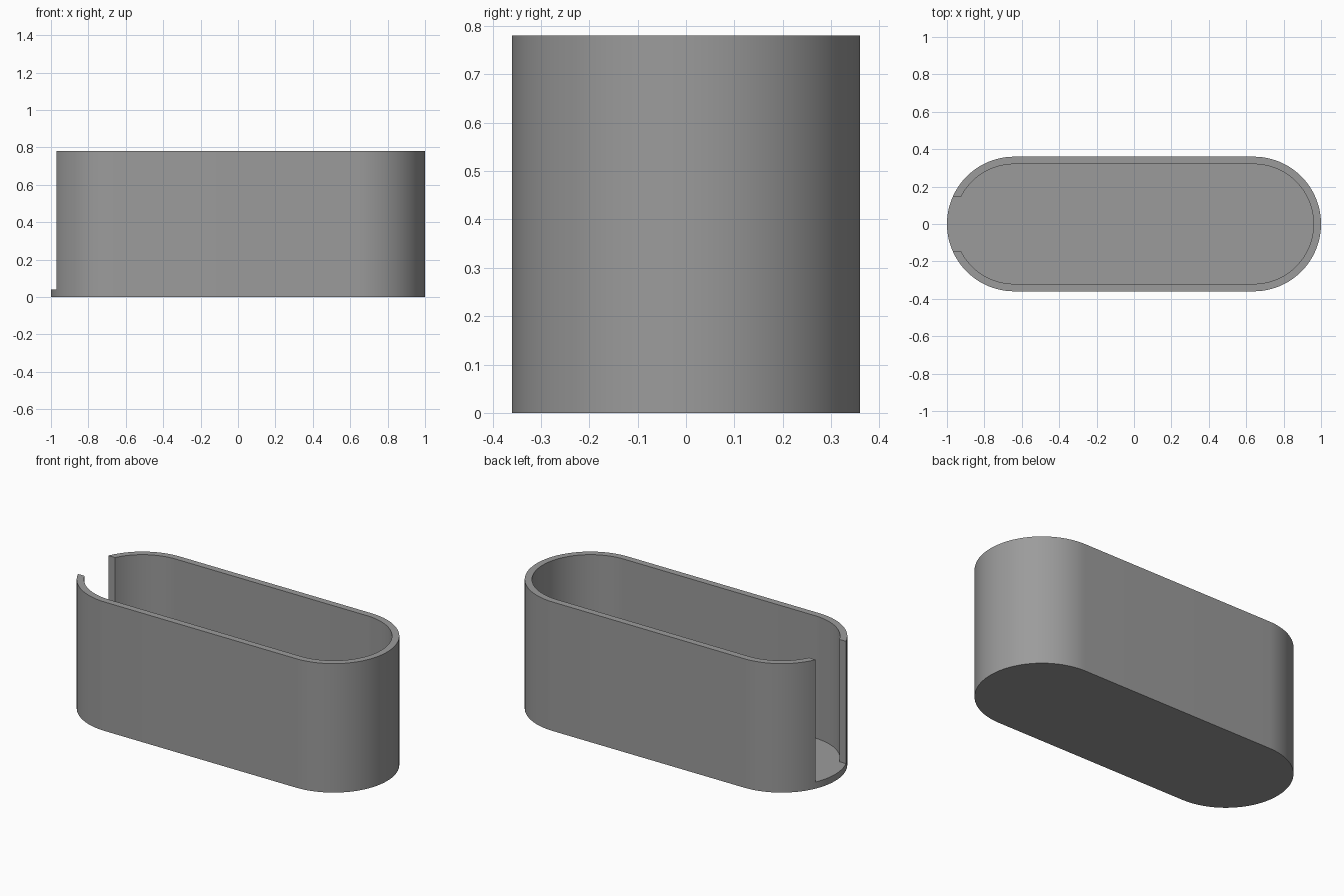
import bpy, bmesh, math

if "Cube" in bpy.data.objects:
    bpy.data.objects.remove(bpy.data.objects["Cube"])

R, HALF, WALL, HEIGHT, SLOT = 0.36, 0.64, 0.04, 0.78, 0.145
SEG = 48  # segments per rounded end

grey = bpy.data.materials.new("grey plastic")
grey.diffuse_color = (0.33, 0.33, 0.33, 1)
grey.use_nodes = True
grey.node_tree.nodes["Principled BSDF"].inputs["Base Color"].default_value = grey.diffuse_color


def prism(name, outline, z0, z1):
    """Extrude a flat outline from z0 up to z1."""
    bm = bmesh.new()
    face = bm.faces.new([bm.verts.new((x, y, z0)) for x, y in outline])
    ext = bmesh.ops.extrude_face_region(bm, geom=[face], use_keep_orig=True)
    for v in ext["geom"]:
        if isinstance(v, bmesh.types.BMVert):
            v.co.z = z1
    bmesh.ops.recalc_face_normals(bm, faces=bm.faces)
    mesh = bpy.data.meshes.new(name)
    bm.to_mesh(mesh)
    bm.free()
    mesh.materials.append(grey)
    obj = bpy.data.objects.new(name, mesh)
    bpy.context.collection.objects.link(obj)
    return obj


def stadium(r):
    """Two half circles joined by straight sides."""
    pts = []
    for cx, start in ((HALF, -math.pi / 2), (-HALF, math.pi / 2)):
        for i in range(SEG + 1):
            a = start + math.pi * i / SEG
            pts.append((cx + r * math.cos(a), r * math.sin(a)))
    return pts


# Solid body, hollow interior and the open slot in the left end
body = prism("open_bin", stadium(R), 0, HEIGHT)
cavity = prism("cavity_cutter", stadium(R - WALL), WALL, HEIGHT + 0.2)
slot = prism("slot_cutter", [(-1.2, -SLOT), (-0.8, -SLOT), (-0.8, SLOT), (-1.2, SLOT)],
             WALL, HEIGHT + 0.3)

bpy.context.view_layer.objects.active = body
for cutter in (cavity, slot):
    cutter.hide_render = True
    mod = body.modifiers.new(cutter.name, 'BOOLEAN')
    mod.operation = 'DIFFERENCE'
    mod.solver = 'EXACT'
    mod.object = cutter
    bpy.ops.object.modifier_apply(modifier=mod.name)
for cutter in (cavity, slot):
    bpy.data.objects.remove(cutter)

# Smooth rounded walls with crisp rims
bpy.ops.object.select_all(action='DESELECT')
body.select_set(True)
bpy.ops.object.shade_smooth_by_angle(angle=math.radians(30))
